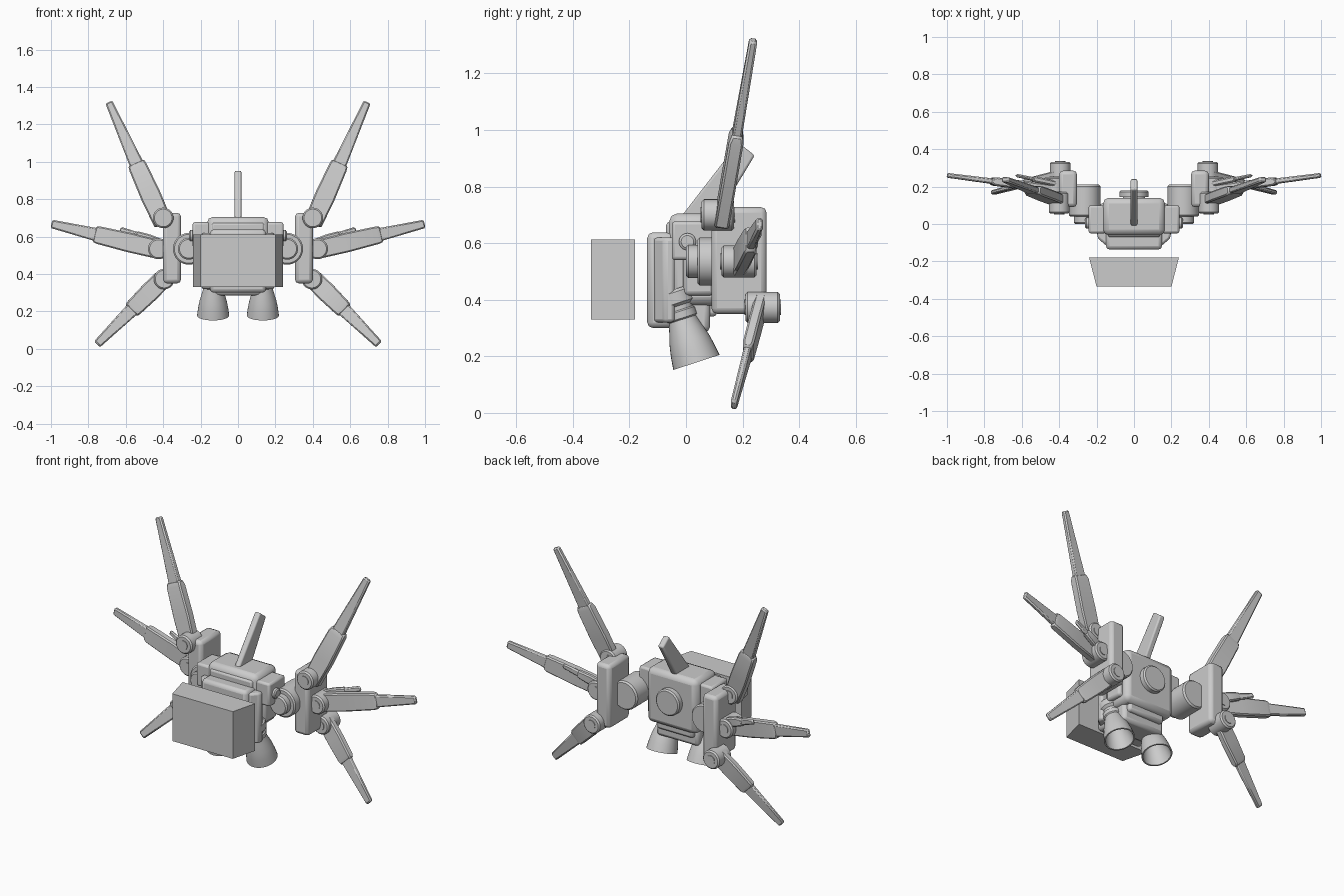
import bpy, bmesh, math
from mathutils import Vector, Matrix

if "Cube" in bpy.data.objects:
    bpy.data.objects.remove(bpy.data.objects["Cube"])

grey = bpy.data.materials.new("plain_grey")
grey.use_nodes = True
grey.diffuse_color = (0.6, 0.6, 0.6, 1)
grey.node_tree.nodes["Principled BSDF"].inputs["Base Color"].default_value = (0.6, 0.6, 0.6, 1)


def finish(name, bm, bevel=0.0, segments=2):
    bmesh.ops.recalc_face_normals(bm, faces=bm.faces)
    mesh = bpy.data.meshes.new(name)
    bm.to_mesh(mesh)
    bm.free()
    obj = bpy.data.objects.new(name, mesh)
    bpy.context.collection.objects.link(obj)
    mesh.materials.append(grey)
    if bevel:
        mod = obj.modifiers.new("bevel", "BEVEL")
        mod.width, mod.segments, mod.angle_limit = bevel, segments, math.radians(30)
    bpy.ops.object.select_all(action="DESELECT")
    bpy.context.view_layer.objects.active = obj
    obj.select_set(True)
    bpy.ops.object.shade_smooth_by_angle(angle=math.radians(35))
    return obj


def loft(name, rings, bevel=0.0, segments=2):
    """Solid skinned through matching rings of points."""
    bm = bmesh.new()
    loops = [[bm.verts.new(p) for p in ring] for ring in rings]
    n = len(loops[0])
    for a, b in zip(loops, loops[1:]):
        for i in range(n):
            j = (i + 1) % n
            bm.faces.new((a[i], a[j], b[j], b[i]))
    bm.faces.new(loops[0])
    bm.faces.new(loops[-1])
    return finish(name, bm, bevel, segments)


def block(name, x, y, z, bevel=0.015):
    ring = lambda h: [(x[0], y[0], h), (x[1], y[0], h), (x[1], y[1], h), (x[0], y[1], h)]
    return loft(name, [ring(z[0]), ring(z[1])], bevel)


def lathe(name, profile, origin, axis, sides=32, closed=False):
    """Spin (radius, distance) pairs about an axis."""
    turn = Vector(axis).to_track_quat("Z", "Y").to_matrix()
    rings = []
    for r, h in profile:
        angles = [2 * math.pi * i / sides for i in range(sides)]
        rings.append([Vector(origin) + turn @ Vector((r * math.cos(a), r * math.sin(a), h)) for a in angles])
    return loft(name, rings)


def taper(name, outline, half, bevel):
    """Side outline in y and z given a thickness across x."""
    return loft(name, [[(s, y, z) for y, z in outline] for s in (-half, half)], bevel)


def pivot(name, x, z, y0, y1, r):
    c = 0.008
    lathe(name, [(r * 0.5, y0 - 0.004), (r * 0.5, y0), (r - c, y0), (r, y0 + c),
                 (r, y1 - c), (r - c, y1), (r * 0.5, y1), (r * 0.5, y1 + 0.004)], (x, 0, z), (0, 1, 0))


def blade(name, root, tip, widths, thick, step=0.5):
    """Tapered blade: a thick sheath and a slimmer outer half."""
    root, tip = Vector(root), Vector(tip)
    along = (tip - root).normalized()
    across = along.cross(Vector((0, 1, 0))).normalized()
    normal = across.cross(along)

    def ring(t, w, d, skew=0.0):
        c = root.lerp(tip, t)
        return [c + across * (w / 2 * a) + normal * (d / 2 * b) + along * skew * a
                for a, b in ((-1, -1), (1, -1), (1, 1), (-1, 1))]

    w0, w1, w2 = widths
    loft(name + "_sheath", [ring(0, w0, thick), ring(step * 0.45, w1 + 0.01, thick),
                            ring(step - 0.04, w1, thick), ring(step, w1 * 0.9, thick * 0.7)], 0.007, 1)
    loft(name + "_outer", [ring(step * 0.5, w1 * 0.92, thick * 0.7),
                           ring(1, w2, thick * 0.55)], 0.007, 1)


# front shield, narrower towards the front
shield = [(-0.24, -0.18), (0.24, -0.18), (0.2, -0.335), (-0.2, -0.335)]
loft("front_shield", [[(x, y, z) for x, y in shield] for z in (0.33, 0.612)])

# torso, chest and lower hull
block("torso", (-0.165, 0.165), (-0.06, 0.14), (0.38, 0.705), 0.03)
block("torso_side_band", (-0.19, 0.19), (-0.01, 0.1), (0.415, 0.66), 0.015)
chest = [(-0.195, -0.04), (0.195, -0.04), (0.195, -0.075), (0.15, -0.115), (-0.15, -0.115), (-0.195, -0.075)]
loft("chest", [[(x, y, z) for x, y in chest] for z in (0.32, 0.62)], 0.012)
block("chest_plate", (-0.15, 0.15), (-0.137, -0.03), (0.3, 0.638), 0.02)
block("chest_collar", (-0.14, 0.14), (-0.07, 0.0), (0.6, 0.675), 0.012)
block("lower_hull", (-0.14, 0.14), (-0.06, 0.085), (0.285, 0.4), 0.02)
block("rear_skirt", (-0.12, 0.12), (0.0, 0.11), (0.34, 0.42), 0.015)
lathe("rear_disc", [(0.06, 0.12), (0.06, 0.145), (0.078, 0.145), (0.078, 0.172), (0.07, 0.18)],
      (0, 0, 0.55), (0, 1, 0))

# top fin swept backward
taper("top_fin", [(-0.02, 0.69), (0.185, 0.955), (0.243, 0.91), (0.11, 0.69)], 0.018, 0.008)

for side, s in (("left", 1), ("right", -1)):
    # shoulder pod with side cap
    block(side + "_pod", tuple(sorted((s * 0.15, s * 0.243))), (-0.05, 0.1), (0.54, 0.677), 0.012)
    lathe(side + "_pod_cap", [(0.03, 0.0), (0.03, 0.02), (0.022, 0.026)], (s * 0.235, 0.005, 0.605), (s, 0, 0))

    # shoulder joint
    lathe(side + "_shoulder", [(0.05, 0.0), (0.058, 0.008), (0.058, 0.04), (0.077, 0.04), (0.085, 0.048),
                               (0.085, 0.2), (0.077, 0.21)], (s * 0.263, 0, 0.535), (0, 1, 0))

    # wing mount and pivots
    block(side + "_wing_mount", tuple(sorted((s * 0.305, s * 0.4))), (0.09, 0.285), (0.35, 0.727), 0.02)
    pivot(side + "_upper_pivot", s * 0.4, 0.7, 0.055, 0.17, 0.055)
    pivot(side + "_middle_pivot", s * 0.425, 0.535, 0.125, 0.25, 0.056)
    pivot(side + "_lower_pivot", s * 0.395, 0.373, 0.21, 0.332, 0.055)

    # wing blades
    blade(side + "_upper_blade", (s * 0.4, 0.125, 0.67), (s * 0.69, 0.238, 1.318), (0.1, 0.1, 0.04), 0.052, 0.5)
    blade(side + "_middle_blade", (s * 0.42, 0.185, 0.53), (s * 0.997, 0.26, 0.668), (0.1, 0.095, 0.045), 0.045, 0.6)
    blade(side + "_small_blade", (s * 0.42, 0.215, 0.565), (s * 0.63, 0.26, 0.638), (0.05, 0.045, 0.03), 0.03, 0.6)
    blade(side + "_lower_blade", (s * 0.39, 0.265, 0.385), (s * 0.753, 0.168, 0.025), (0.1, 0.095, 0.045), 0.04, 0.5)

    # thruster with hollow bell
    lathe(side + "_thruster", [(0.055, 0.0), (0.065, 0.01), (0.065, 0.05), (0.05, 0.06), (0.05, 0.075), (0.056, 0.08),
                               (0.056, 0.105), (0.05, 0.11), (0.06, 0.145), (0.072, 0.185), (0.08, 0.225),
                               (0.086, 0.27), (0.078, 0.27), (0.07, 0.22), (0.058, 0.17), (0.035, 0.13)],
          (s * 0.133, -0.047, 0.435), (0, 0.085, -0.26))
